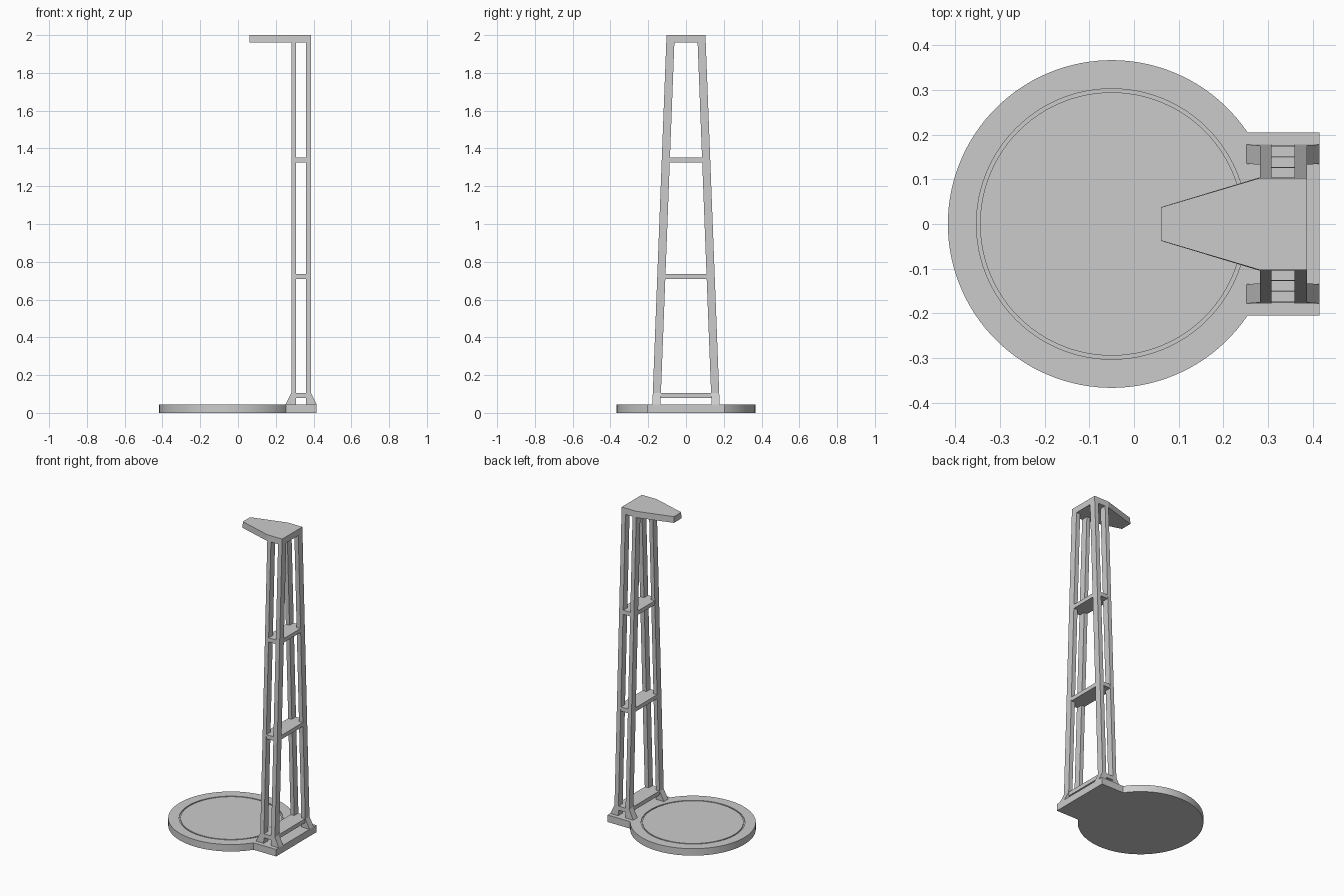
import bpy, bmesh
from math import sin, cos, pi, asin, radians

if "Cube" in bpy.data.objects:
    bpy.data.objects.remove(bpy.data.objects["Cube"])

CX, R = -0.05, 0.367          # round base centre and radius
BASE_TOP = 0.045
FRONT, BACK = (0.282, 0.308), (0.359, 0.387)   # x ranges of the two leg pairs


def outer_y(z):
    """Outer face of the tapering tower at height z."""
    return 0.103 + (2.0 - z) * 0.0384


def loft(name, bottom, top):
    """Closed solid between two matching loops of 3D points."""
    bm = bmesh.new()
    a = [bm.verts.new(p) for p in bottom]
    b = [bm.verts.new(p) for p in top]
    n = len(a)
    bm.faces.new(a[::-1])
    bm.faces.new(b)
    for i in range(n):
        j = (i + 1) % n
        bm.faces.new((a[i], a[j], b[j], b[i]))
    bmesh.ops.recalc_face_normals(bm, faces=bm.faces)
    me = bpy.data.meshes.new(name)
    bm.to_mesh(me)
    bm.free()
    ob = bpy.data.objects.new(name, me)
    bpy.context.collection.objects.link(ob)
    return ob


def prism(name, outline, z0, z1):
    return loft(name, [(x, y, z0) for x, y in outline], [(x, y, z1) for x, y in outline])


def rect(x0, x1, y0, y1, z):
    return [(x0, y0, z), (x1, y0, z), (x1, y1, z), (x0, y1, z)]


def mirror_y(ob):
    m = ob.modifiers.new("mirror", 'MIRROR')
    m.use_axis = (False, True, False)


# Base: disc merged with a rectangular tower footing
a0 = asin(0.205 / R)
N = 96
outline = [(CX + R * cos(a0 + (2 * pi - 2 * a0) * i / N),
            R * sin(a0 + (2 * pi - 2 * a0) * i / N)) for i in range(N + 1)]
outline += [(0.416, -0.205), (0.416, 0.205)]
base = prism("base", outline, 0, BASE_TOP)

# Thin circular groove in the top of the disc
bm = bmesh.new()
rings = []
for r, z in ((0.295, 0.039), (0.303, 0.039), (0.303, 0.06), (0.295, 0.06)):
    rings.append([bm.verts.new((CX + r * cos(2 * pi * i / N), r * sin(2 * pi * i / N), z))
                  for i in range(N)])
for k in range(4):
    p, q = rings[k], rings[(k + 1) % 4]
    for i in range(N):
        j = (i + 1) % N
        bm.faces.new((p[i], p[j], q[j], q[i]))
bmesh.ops.recalc_face_normals(bm, faces=bm.faces)
me = bpy.data.meshes.new("groove_cutter")
bm.to_mesh(me)
bm.free()
cutter = bpy.data.objects.new("groove_cutter", me)
bpy.context.collection.objects.link(cutter)
cutter.hide_render = True
cutter.hide_set(True)
cut = base.modifiers.new("groove", 'BOOLEAN')
cut.object = cutter
cut.operation = 'DIFFERENCE'
cut.solver = 'EXACT'

bpy.context.view_layer.objects.active = base
base.select_set(True)
bpy.ops.object.shade_smooth_by_angle(angle=radians(20))

# Legs and their flared feet
LEG = 0.043
for label, (x0, x1), f0, f1 in (("front", FRONT, 0.252, 0.308), ("back", BACK, 0.359, 0.416)):
    zt = 1.97
    yb, yt = outer_y(BASE_TOP), outer_y(zt)
    mirror_y(loft(label + "_leg", rect(x0, x1, yb - LEG, yb, BASE_TOP),
                  rect(x0, x1, yt - LEG, yt, zt)))
    z = 0.105
    y = outer_y(z)
    mirror_y(loft(label + "_foot", rect(f0, f1, yb - LEG, yb, BASE_TOP),
                  rect(x0, x1, y - LEG, y, z)))

# Cross shelves tying the four legs together
for label, z0 in (("lower", 0.08), ("middle", 0.71), ("upper", 1.325)):
    z1 = z0 + 0.026
    s = [rect(FRONT[0] + 0.001, BACK[1] - 0.001, 0.001 - outer_y(z), outer_y(z) - 0.001, z)
         for z in (z0, z1)]
    loft(label + "_shelf", *s)

# Top cap with its tapering overhanging arm
half = [(0.387, 1), (0.282, 1), (0.06, 0.36)]


def cap_loop(z):
    w = outer_y(z)
    side = [(x, w * k, z) for x, k in half]
    return side + [(x, -y, z) for x, y, z in reversed(side)]


loft("top_arm", cap_loop(1.96), cap_loop(2.0))
